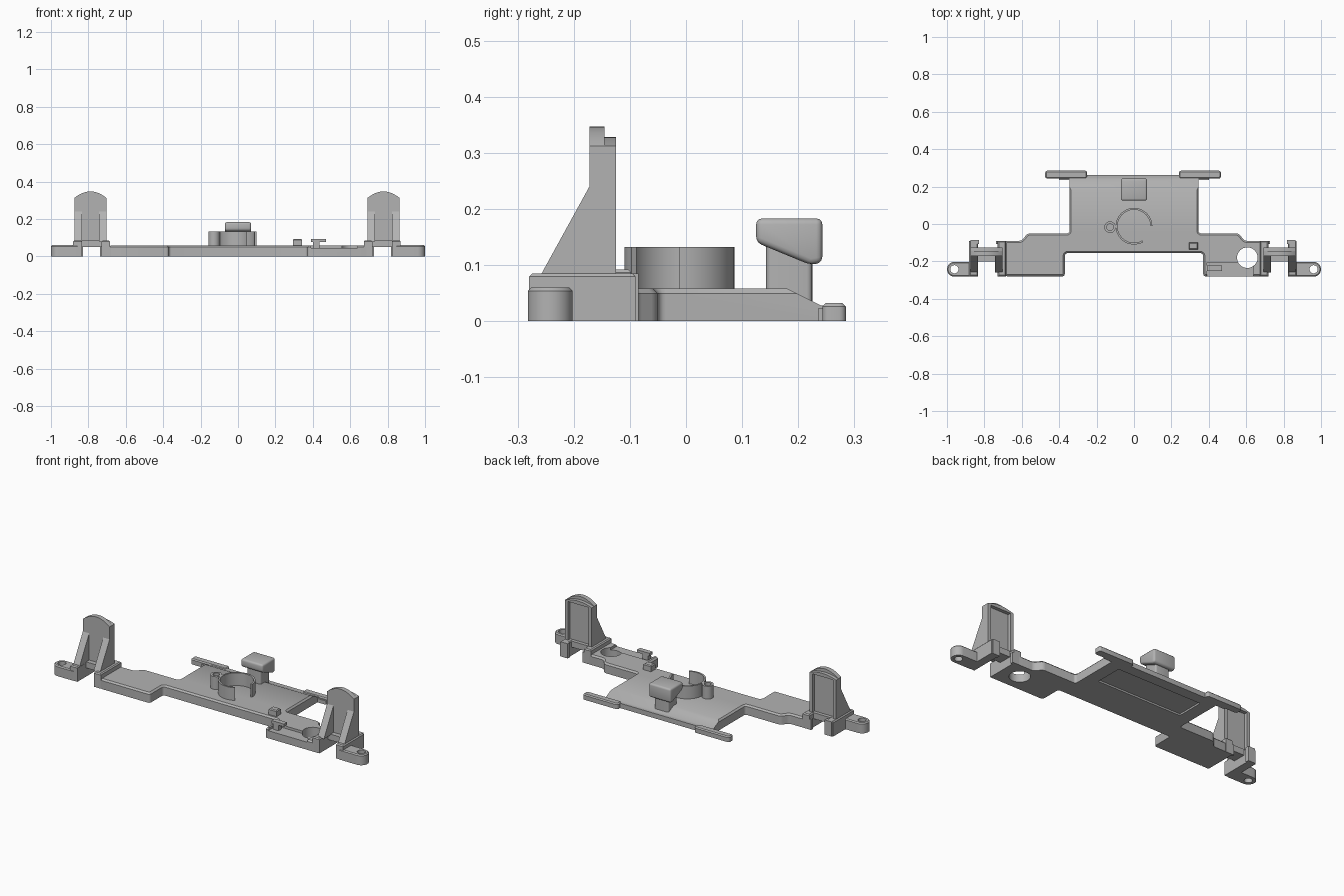
import bpy, bmesh, math
from mathutils import Vector

if "Cube" in bpy.data.objects:
    bpy.data.objects.remove(bpy.data.objects["Cube"])

grey = bpy.data.materials.new("plain grey")
grey.use_nodes = True
grey.diffuse_color = (0.45, 0.45, 0.45, 1)
grey.node_tree.nodes["Principled BSDF"].inputs["Base Color"].default_value = (0.45, 0.45, 0.45, 1)

ORDER = {"x": lambda u, v, w: (w, u, v), "y": lambda u, v, w: (u, w, v), "z": lambda u, v, w: (u, v, w)}


def prism(name, pts, axis, lo, hi, corner=0, top=0, soft=0):
    """Extrude an outline along an axis; round its corners, top rim or all edges."""
    bm = bmesh.new()
    place, k = ORDER[axis], "xyz".index(axis)
    base = bm.faces.new([bm.verts.new(place(u, v, lo)) for u, v in pts])
    new = bmesh.ops.extrude_face_region(bm, geom=[base])["geom"]
    shift = Vector(place(0, 0, hi - lo))
    bmesh.ops.translate(bm, vec=shift, verts=[g for g in new if isinstance(g, bmesh.types.BMVert)])
    bmesh.ops.recalc_face_normals(bm, faces=bm.faces)

    def bevel(edges, size, segments):
        bmesh.ops.bevel(bm, geom=edges, offset=size, segments=segments, profile=0.5,
                        affect='EDGES', clamp_overlap=True)
    if corner:
        bevel([e for e in bm.edges if abs(e.verts[0].co[k] - e.verts[1].co[k]) > 1e-4], corner, 4)
    if top:
        bevel([e for e in bm.edges if all(abs(v.co[k] - hi) < 1e-5 for v in e.verts)], top, 1)
    if soft:
        bevel(bm.edges[:], soft, 3)
    mesh = bpy.data.meshes.new(name)
    bm.to_mesh(mesh)
    bm.free()
    mesh.materials.append(grey)
    ob = bpy.data.objects.new(name, mesh)
    bpy.context.collection.objects.link(ob)
    return ob


def box(name, x, y, z, **kw):
    return prism(name, [(x[0], y[0]), (x[1], y[0]), (x[1], y[1]), (x[0], y[1])], "z", *z, **kw)


def arc(cx, cy, r, a, b, n):
    steps = [math.radians(a + (b - a) * i / n) for i in range(n + 1)]
    return [(cx + r * math.cos(t), cy + r * math.sin(t)) for t in steps]


def disc(cx, cy, r, n=32):
    return arc(cx, cy, r, 0, 360, n)[:-1]


def cut(ob, cutter):
    mod = ob.modifiers.new("cut", 'BOOLEAN')
    mod.operation, mod.solver, mod.object = 'DIFFERENCE', 'EXACT', cutter
    bpy.context.view_layer.objects.active = ob
    bpy.ops.object.modifier_apply(modifier=mod.name)
    bpy.data.objects.remove(cutter)


# Base plate with its two side wings
outline = [(-.69, -.28), (-.37, -.28), (-.37, -.156), (.37, -.156), (.37, -.28), (.70, -.28),
           (.70, -.09), (.59, -.09), (.56, -.05), (.345, -.05), (.345, .262), (-.345, .262),
           (-.345, -.05), (-.57, -.05), (-.60, -.09), (-.69, -.09)]
plate = prism("base_plate", outline, "z", 0, .058, corner=.014, top=.009)
cut(plate, prism("slope_cutter", [(.18, .0581), (.24, .028), (.3, .028), (.3, .1), (.18, .1)], "x", -.5, .5))
cut(plate, box("shelf_cutter", (.39, .64), (-.3, -.205), (.044, .1)))
cut(plate, prism("round_hole_cutter", disc(.606, -.18, .055), "z", -.1, .2))
cut(plate, box("underside_cutter", (-.27, .27), (.04, .2), (-.1, .01)))

# Rear rails
for name, x in (("right_rear_rail", (-.475, -.25)), ("left_rear_rail", (.24, .465))):
    box(name, x, (.243, .285), (0, .032), corner=.012, top=.006)
box("right_rear_lip", (-.40, -.34), (.235, .262), (0, .022))
box("left_rear_lip", (.34, .40), (.235, .262), (0, .022))

# Open ring and the small bushing beside it
prism("open_ring", arc(0, -.012, .098, 0, 300, 40) + arc(0, -.012, .088, 300, 0, 40), "z", .05, .132)
bushing = prism("bushing", disc(-.128, -.017, .031, 24), "z", .05, .132)
cut(bushing, prism("bushing_cutter", disc(-.128, -.017, .018, 24), "z", .06, .2))

# Clip post with its wedge head
box("post_stem", (-.045, .045), (.143, .225), (.02, .14), corner=.01)
prism("post_head", [(.125, .14), (.222, .1), (.243, .104), (.243, .183), (.125, .183)],
      "x", -.07, .07, soft=.014)

# Small block and hook on the left wing
box("small_block", (.293, .343), (-.137, -.098), (.05, .092), top=.005)
box("hook_post", (.40, .435), (-.25, -.222), (.04, .09))
box("hook_top", (.39, .47), (-.25, -.222), (.076, .092))


# Upright bracket at each end
def bracket(side, s, cx):
    def span(a, b):
        return tuple(sorted((cx + s * a, cx + s * b)))

    # Feet either side of the bridge
    for part, a, b in (("outer", .045, .092), ("inner", -.105, -.06)):
        box(f"{side}_{part}_foot", span(a, b), (-.28, -.09), (0, .085), top=.006)
    box(f"{side}_bridge", span(-.07, .05), (-.2, -.125), (.05, .085))
    box(f"{side}_outer_lip", span(.04, .085), (-.106, -.085), (0, .085))
    box(f"{side}_inner_lip", span(-.1, -.05), (-.106, -.09), (0, .06))
    # Arched upright with a channel in its back
    half = .086

    def arch(top):
        rise = top - .312
        return [(cx + half * math.cos(t), .312 + rise * (1 - math.cos(t) ** 2))
                for t in (math.pi * i / 16 for i in range(17))]
    prism(f"{side}_upright", [(cx - half, .05)] + arch(.347)[::-1] + [(cx + half, .05)], "y", -.172, -.145)
    back = prism(f"{side}_upright_rim", [(cx - half, .05)] + arch(.328)[::-1] + [(cx + half, .05)],
                 "y", -.146, -.125)
    cut(back, box("channel_cutter", span(-.066, .066), (-.2, 0), (.0, .308)))
    # Sloping gussets in front
    for part, a, b in (("outer", .045, half), ("inner", -half, -.045)):
        prism(f"{side}_{part}_gusset", [(-.26, .08), (-.172, .24), (-.15, .24), (-.15, .08)], "x", *span(a, b))
    # Rounded end tab with a screw hole
    ex, ey, r = s * .96, -.242, .04
    ends = [(s * abs(x), y) for x, y in arc(.96, ey, r, -90, 90, 16)]
    tab = prism(f"{side}_end_tab", ends + [(cx + s * .07, ey + r), (cx + s * .07, ey - r)],
                "z", 0, .06, top=.006)
    cut(tab, prism("screw_cutter", disc(ex, ey, .022, 20), "z", -.1, .2))


bracket("right", -1, -.789)
bracket("left", 1, .778)

# Smooth curved walls while keeping edges crisp
bpy.ops.object.select_all(action='DESELECT')
for ob in bpy.context.collection.objects:
    if ob.type == 'MESH' and grey.name in ob.data.materials:
        ob.select_set(True)
        bpy.context.view_layer.objects.active = ob
bpy.ops.object.shade_smooth_by_angle(angle=math.radians(30))
